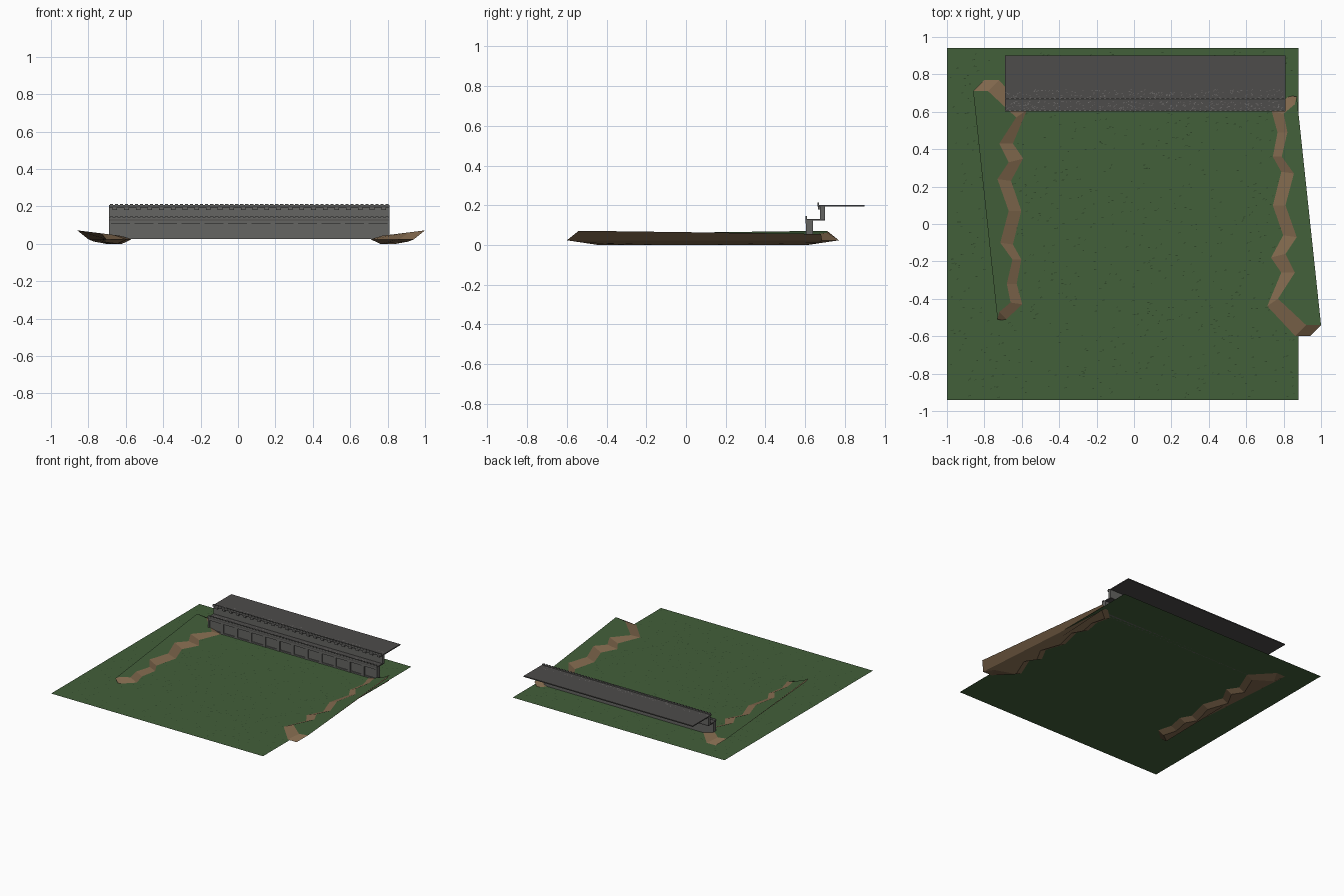
import bpy, bmesh, math, random
from mathutils import Matrix, Vector

if "Cube" in bpy.data.objects:
    bpy.data.objects.remove(bpy.data.objects["Cube"])

random.seed(4)


def material(name, rgb):
    m = bpy.data.materials.new(name)
    m.diffuse_color = (*rgb, 1)
    m.use_nodes = True
    m.node_tree.nodes["Principled BSDF"].inputs["Base Color"].default_value = m.diffuse_color
    return m


GRASS = material("grass", (0.055, 0.115, 0.042))
DARK_GRASS = material("dark_grass", (0.028, 0.06, 0.022))
EARTH = material("earth", (0.22, 0.14, 0.075))
STONE = material("stone", (0.13, 0.13, 0.122))
PAVING = material("paving", (0.075, 0.072, 0.07))
PALE = material("pale_paving", (0.17, 0.165, 0.16))


def finish(name, bm, *mats):
    me = bpy.data.meshes.new(name)
    bm.to_mesh(me)
    bm.free()
    for m in mats:
        me.materials.append(m)
    ob = bpy.data.objects.new(name, me)
    bpy.context.collection.objects.link(ob)
    return ob


def add_box(bm, x0, x1, y0, y1, z0, z1):
    mat = Matrix.Translation(((x0 + x1) / 2, (y0 + y1) / 2, (z0 + z1) / 2)) @ \
        Matrix.Diagonal((x1 - x0, y1 - y0, z1 - z0, 1))
    bmesh.ops.create_cube(bm, size=1, matrix=mat)


def boxes(name, mat, dims):
    bm = bmesh.new()
    for d in dims:
        add_box(bm, *d)
    return finish(name, bm, mat)


def specks(name, mat, x0, x1, y0, y1, z, count, w, h):
    # small flat marks scattered over a surface
    bm = bmesh.new()
    for _ in range(count):
        x, y = random.uniform(x0, x1 - w), random.uniform(y0, y1 - h)
        s = random.uniform(0.5, 1)
        pts = [(0, 0), (w * s, h * 0.4), (w * s, h), (w * 0.2, h * 0.8)]
        bm.faces.new([bm.verts.new((x + a, y + b, z)) for a, b in pts])
    return finish(name, bm, mat)


# Field
G = 0.025
bm = bmesh.new()
bm.faces.new([bm.verts.new(p) for p in
              [(-1, -0.94, G), (0.88, -0.94, G), (0.88, 0.94, G), (-1, 0.94, G)]])
finish("field", bm, GRASS)
specks("grass_tufts", DARK_GRASS, -0.99, 0.87, -0.93, 0.93, G + 0.0006, 900, 0.016, 0.006)

# Cliffs: rim point (x, y) and foot point (x, y), north to south
CLIFF = [(-.86, .71, -.80, .77), (-.78, .71, -.72, .77), (-.63, .57, -.57, .61),
         (-.72, .43, -.645, .43), (-.67, .33, -.59, .35), (-.73, .24, -.655, .23),
         (-.67, .07, -.60, .07), (-.715, -.10, -.645, -.11), (-.65, -.19, -.60, -.19),
         (-.68, -.32, -.625, -.32), (-.66, -.42, -.595, -.43), (-.72, -.47, -.68, -.51),
         (-.73, -.51, -.705, -.515)]


def cliff(name, turn):
    bm = bmesh.new()
    rim, foot, base = [], [], []
    last = len(CLIFF) - 1
    for i, (tx, ty, fx, fy) in enumerate(CLIFF):
        rim.append(bm.verts.new((tx, ty, 0.072 - 0.125 * (tx + 0.86))))
        foot.append(bm.verts.new((fx, fy, 0.024)))
        if i in (0, last):
            base.append(foot[-1])
        else:
            by = min(max(fy, -0.50), 0.68)
            base.append(bm.verts.new((fx - 0.05, by, 0.0 if 1 < i < last - 1 else 0.012)))
    # grassy top
    bm.faces.new(rim)
    # rocky slope and undercut
    for i in range(last):
        j = i + 1
        for a, b in ((rim, foot), (foot, base)):
            loop = list(dict.fromkeys([a[i], a[j], b[j], b[i]]))
            bm.faces.new(loop).material_index = 1
    bm.faces.new([rim[0], rim[last], foot[last], foot[0]]).material_index = 1
    bm.faces.new(base[::-1]).material_index = 1
    bmesh.ops.recalc_face_normals(bm, faces=bm.faces)
    if turn:
        bmesh.ops.rotate(bm, verts=bm.verts, cent=Vector((0.07, 0.085, 0)),
                         matrix=Matrix.Rotation(math.pi, 3, 'Z'))
    return finish(name, bm, GRASS, EARTH)


cliff("left_cliff", False)
cliff("right_cliff", True)

# Lower wall with panelled front
X0, X1 = -0.69, 0.81
BAYS = 12
step = (X1 - X0) / BAYS
boxes("lower_wall", STONE, [(X0, X1, 0.612, 0.64, G, 0.125)])
piers = []
for i in range(BAYS + 1):
    c = X0 + i * step
    piers.append((max(X0, c - 0.012), min(X1, c + 0.012), 0.604, 0.614, G, 0.118))
boxes("wall_piers", STONE, piers)
boxes("wall_bands", STONE, [(X0, X1, 0.603, 0.614, 0.108, 0.125),
                            (X0, X1, 0.606, 0.614, G, 0.036)])

# Walkway and upper wall
boxes("walkway", PAVING, [(X0, X1, 0.603, 0.70, 0.124, 0.132)])
boxes("upper_wall", STONE, [(X0, X1, 0.674, 0.70, 0.13, 0.195)])
boxes("upper_corbels", STONE,
      [(X0 + (i + 0.3) * step / 2, X0 + (i + 0.7) * step / 2, 0.664, 0.676, 0.18, 0.195)
       for i in range(BAYS * 2)])

# Top deck
boxes("top_deck", PAVING, [(X0, X1, 0.662, 0.90, 0.194, 0.202)])


# Battlements
def parapet(name, y, z, rail, tooth):
    n = 56
    p = (X1 - X0) / n
    dims = [(X0, X1, y, y + 0.008, z, z + rail)]
    dims += [(X0 + (i + .18) * p, X0 + (i + .82) * p, y, y + 0.008, z + rail, z + rail + tooth)
             for i in range(n)]
    boxes(name, STONE, dims)


parapet("lower_parapet", 0.602, 0.130, 0.010, 0.006)
parapet("upper_parapet", 0.662, 0.200, 0.007, 0.007)

# Paving marks
specks("walkway_cobbles", PALE, X0, X1, 0.612, 0.66, 0.1326, 220, 0.010, 0.005)
specks("deck_cobbles", PALE, X0, X1, 0.672, 0.72, 0.2026, 160, 0.010, 0.005)
